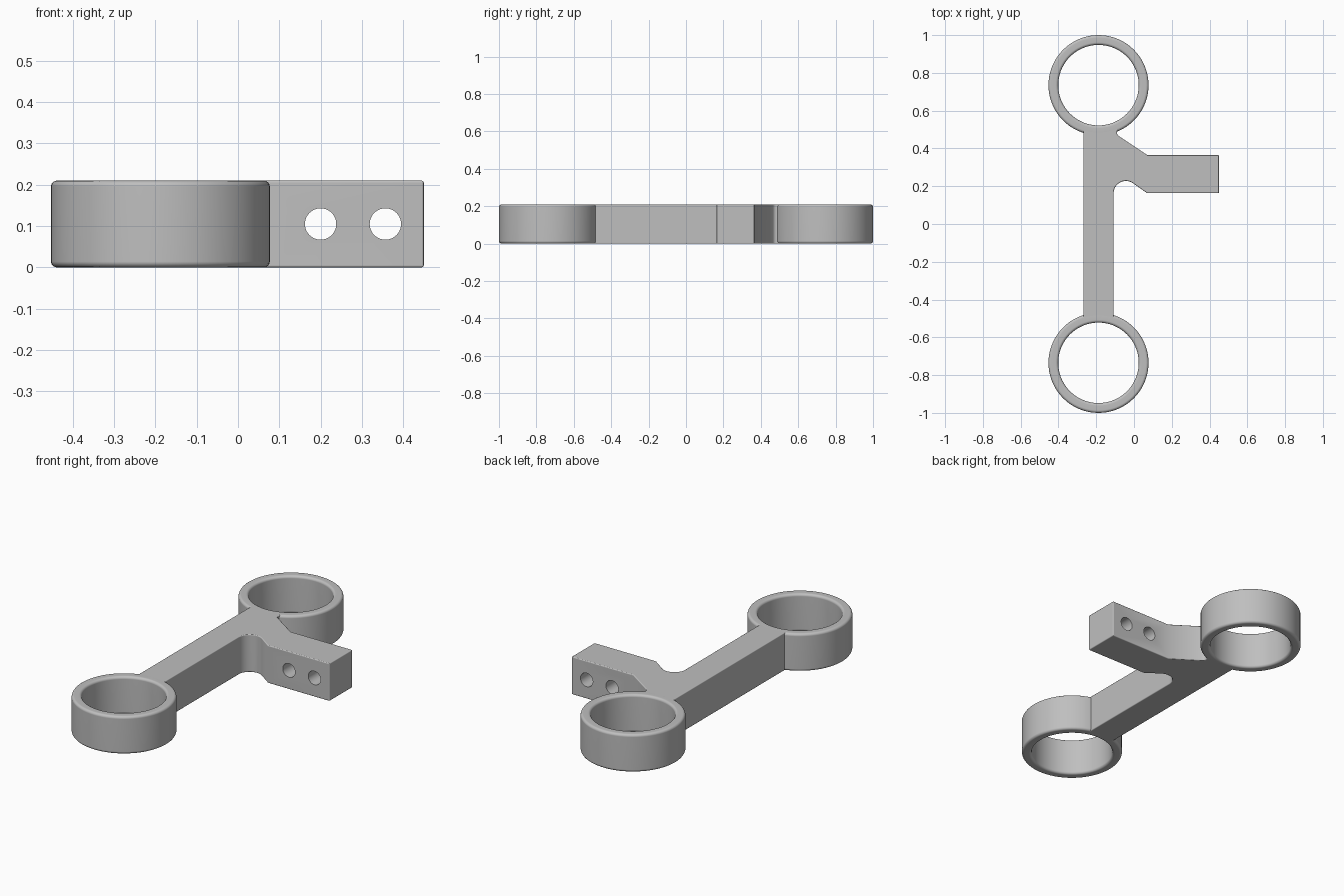
import bpy, bmesh
from math import sin, cos, pi, radians
from mathutils import Vector

cube = bpy.data.objects.get("Cube")
if cube:
    bpy.data.objects.remove(cube, do_unlink=True)

HEIGHT, EDGE = 0.21, 0.014
AXIS_X, RING_Y, OUTER, INNER = -0.188, 0.735, 0.265, 0.213

grey = bpy.data.materials.new("light grey")
grey.use_nodes = True
color = (0.52, 0.52, 0.52, 1)
grey.diffuse_color = color
grey.node_tree.nodes["Principled BSDF"].inputs["Base Color"].default_value = color


def make_object(name, bm):
    bmesh.ops.recalc_face_normals(bm, faces=bm.faces)
    mesh = bpy.data.meshes.new(name)
    bm.to_mesh(mesh)
    bm.free()
    mesh.materials.append(grey)
    obj = bpy.data.objects.new(name, mesh)
    bpy.context.collection.objects.link(obj)
    return obj


def activate(obj):
    bpy.ops.object.select_all(action='DESELECT')
    obj.select_set(True)
    bpy.context.view_layer.objects.active = obj


def finish(obj):
    activate(obj)
    bpy.ops.object.shade_smooth_by_angle(angle=radians(35))
    normals = obj.modifiers.new("flat face normals", 'WEIGHTED_NORMAL')
    normals.keep_sharp = True


def arc(cx, cy, radius, start, end, steps):
    angles = [radians(start + (end - start) * i / steps) for i in range(steps + 1)]
    return [(cx + radius * cos(a), cy + radius * sin(a)) for a in angles]


# Round clamps: a rounded rectangle section turned about a vertical axis
def make_ring(name, y):
    section = []
    for r, z, start in ((OUTER - EDGE, EDGE, -90), (OUTER - EDGE, HEIGHT - EDGE, 0),
                        (INNER + EDGE, HEIGHT - EDGE, 90), (INNER + EDGE, EDGE, 180)):
        section += arc(r, z, EDGE, start, start + 90, 4)
    bm = bmesh.new()
    steps = 72
    loops = []
    for i in range(steps):
        a = 2 * pi * i / steps
        loops.append([bm.verts.new((AXIS_X + r * cos(a), y + r * sin(a), z)) for r, z in section])
    for i in range(steps):
        here, there = loops[i], loops[(i + 1) % steps]
        for j in range(len(section)):
            k = (j + 1) % len(section)
            bm.faces.new((here[j], there[j], there[k], here[k]))
    finish(make_object(name, bm))


make_ring("back_ring", RING_Y)
make_ring("front_ring", -RING_Y)

# Bar and side arm: one outline with filleted inner corners, extruded upward
outline = [(-0.268, -0.508), (-0.108, -0.508)]
outline += arc(-0.043, 0.163, 0.065, 180, 55, 12)
outline += [(0.07, 0.163), (0.45, 0.163), (0.45, 0.365), (0.07, 0.365)]
outline += arc(-0.068, 0.484, 0.022, 236, 130, 8)
outline += [(-0.082, 0.508), (-0.268, 0.508)]
bm = bmesh.new()
base = bm.faces.new([bm.verts.new((x, y, 0)) for x, y in outline])
top = bmesh.ops.extrude_face_region(bm, geom=[base])
bmesh.ops.translate(bm, vec=(0, 0, HEIGHT),
                    verts=[v for v in top["geom"] if isinstance(v, bmesh.types.BMVert)])
body = make_object("bar_and_arm", bm)
bevel = body.modifiers.new("soft edges", 'BEVEL')
bevel.width = EDGE
bevel.segments = 4
bevel.limit_method = 'ANGLE'
bevel.angle_limit = radians(50)
activate(body)
bpy.ops.object.modifier_apply(modifier=bevel.name)

# Two bolt holes through the arm
for x in (0.2, 0.357):
    bpy.ops.mesh.primitive_cylinder_add(vertices=40, radius=0.038, depth=0.5,
                                        location=(x, 0.264, 0.105), rotation=(pi / 2, 0, 0))
    cutter = bpy.context.object
    cutter.name = "hole_cutter"
    cutter.hide_render = True
    cutter.data.materials.append(grey)
    cut = body.modifiers.new("bolt hole", 'BOOLEAN')
    cut.operation = 'DIFFERENCE'
    cut.solver = 'EXACT'
    cut.object = cutter
    activate(body)
    bpy.ops.object.modifier_apply(modifier=cut.name)
    bpy.data.objects.remove(cutter, do_unlink=True)
finish(body)
